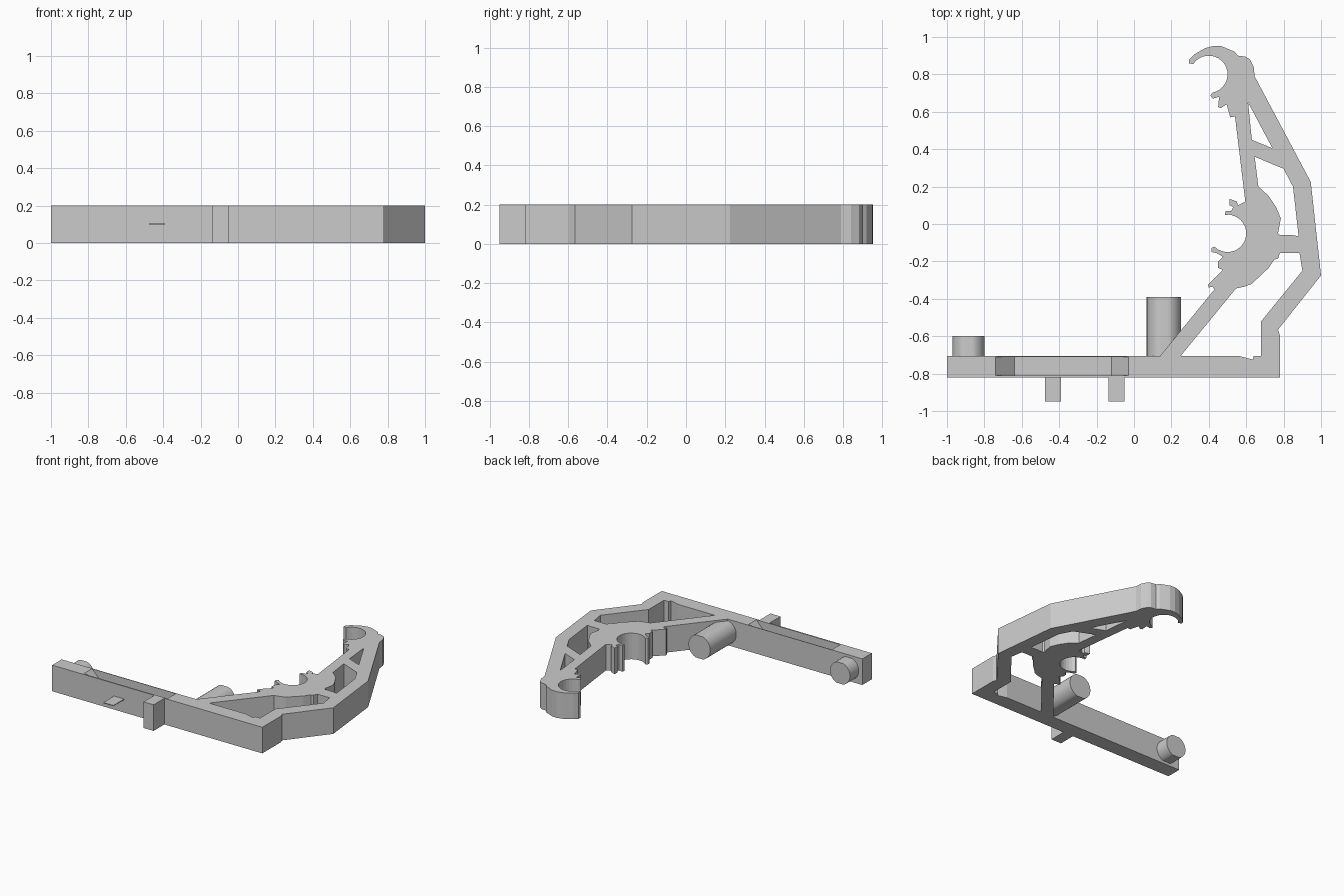
import bpy, bmesh, math
from mathutils import Vector

if "Cube" in bpy.data.objects:
    bpy.data.objects.remove(bpy.data.objects["Cube"])

H = 0.2  # thickness of the plate
grey = bpy.data.materials.new("light grey")
grey.diffuse_color = (0.6, 0.6, 0.6, 1)
grey.use_nodes = True
grey.node_tree.nodes["Principled BSDF"].inputs["Base Color"].default_value = grey.diffuse_color


def arc(cx, cy, r, a0, a1, n=18):
    angs = [math.radians(a0 + (a1 - a0) * i / n) for i in range(n + 1)]
    return [(cx + r * math.cos(a), cy + r * math.sin(a)) for a in angs]


def mesh_object(name, me):
    ob = bpy.data.objects.new(name, me)
    bpy.context.collection.objects.link(ob)
    me.materials.clear()
    me.materials.append(grey)
    return ob


def prism(name, pts, offset):
    """Extrude a closed 3D polygon along an offset vector."""
    bm = bmesh.new()
    f = bm.faces.new([bm.verts.new(p) for p in pts])
    ext = bmesh.ops.extrude_face_region(bm, geom=[f])
    bmesh.ops.translate(bm, vec=Vector(offset),
                        verts=[v for v in ext["geom"] if isinstance(v, bmesh.types.BMVert)])
    bmesh.ops.recalc_face_normals(bm, faces=bm.faces)
    me = bpy.data.meshes.new(name)
    bm.to_mesh(me)
    bm.free()
    return mesh_object(name, me)


def plate(name, loops):
    """Extruded flat outline with holes, standing on z = 0."""
    cu = bpy.data.curves.new(name, 'CURVE')
    cu.dimensions = '2D'
    cu.fill_mode = 'BOTH'
    cu.extrude = H / 2
    for pts in loops:
        sp = cu.splines.new('POLY')
        sp.points.add(len(pts) - 1)
        for p, (x, y) in zip(sp.points, pts):
            p.co = (x, y, 0, 1)
        sp.use_cyclic_u = True
    tmp = bpy.data.objects.new("outline", cu)
    bpy.context.collection.objects.link(tmp)
    bpy.context.view_layer.update()
    me = bpy.data.meshes.new_from_object(tmp.evaluated_get(bpy.context.evaluated_depsgraph_get()))
    bpy.data.objects.remove(tmp)
    bm = bmesh.new()
    bm.from_mesh(me)
    bmesh.ops.remove_doubles(bm, verts=bm.verts, dist=1e-5)
    bmesh.ops.translate(bm, vec=(0, 0, H / 2), verts=bm.verts)
    bmesh.ops.recalc_face_normals(bm, faces=bm.faces)
    for f in bm.faces:
        f.smooth = False
    bm.to_mesh(me)
    bm.free()
    return mesh_object(name, me)


# Outer outline: base bar, outer arm, upper clip, inner arm, middle clip, strut
outline = [(-1, -.82), (.78, -.82), (.78, -.595), (.77, -.565), (1, -.275), (.945, .225),
           (.645, .79), (.64, .84), (.62, .88), (.595, .895), (.555, .9), (.54, .92),
           (.47, .95), (.43, .953), (.38, .94), (.32, .905), (.295, .88), (.293, .86)]
outline += arc(.4, .8, .1, 147, -78)
outline += [(.408, .688), (.42, .67), (.455, .68), (.45, .625), (.465, .62), (.495, .64),
            (.515, .57), (.54, .575), (.595, .12), (.555, .1), (.55, .12), (.51, .135),
            (.51, .1), (.53, .09), (.52, .07), (.49, .07)]
outline += arc(.5, -.05, .1, 98, -135)
outline += [(.413, -.13), (.415, -.15), (.44, -.155), (.475, -.175), (.45, -.2), (.45, -.235),
            (.475, -.245), (.395, -.325), (.4, -.34), (.42, -.335), (.43, -.35),
            (.14, -.705), (-1, -.705)]

# Openings between the arms
lower_gap = [(.25, -.705), (.56, -.705), (.635, -.725), (.64, -.705), (.68, -.705), (.68, -.52),
             (.9, -.25), (.885, -.155), (.78, -.155), (.77, -.185), (.75, -.19), (.72, -.235),
             (.63, -.32), (.59, -.335), (.545, -.345)]
middle_gap = [(.645, .36), (.8, .295), (.85, .2), (.88, -.065), (.85, -.06), (.78, -.06),
              (.77, -.05), (.785, .03), (.76, .09), (.72, .15), (.665, .2)]
upper_gap = [(.61, .65), (.74, .405), (.63, .45)]
frame = plate("clip_frame", [outline, lower_gap, middle_gap, upper_gap])

# Pocket with sloped ends in the top of the base bar
cutter = prism("pocket_cutter", [(-.75, -.81, .21), (-.64, -.81, .1), (-.12, -.81, .1),
                                 (-.02, -.81, .21)], (0, .1, 0))
cutter.hide_render = True
cutter.hide_viewport = True
mod = frame.modifiers.new("pocket", 'BOOLEAN')
mod.operation = 'DIFFERENCE'
mod.solver = 'EXACT'
mod.object = cutter


# Round pegs on the back of the bar, flattened above and below
def peg(name, x, r, y1):
    flat = r * 0.94
    pts = [(x + r * math.cos(a), -.71, .1 + max(-flat, min(flat, r * math.sin(a))))
           for a in (math.tau * i / 36 for i in range(36))]
    ob = prism(name, pts, (0, y1 + .71, 0))
    for p in ob.data.polygons:
        p.use_smooth = len(p.vertices) == 4
    ob.data.set_sharp_from_angle(angle=math.radians(30))


peg("long_peg", .16, .092, -.39)
peg("short_peg", -.885, .085, -.6)


# Tabs on the front of the bar
def tab(name, x0, x1, z0, z1):
    prism(name, [(x0, -.95, z0), (x1, -.95, z0), (x1, -.95, z1), (x0, -.95, z1)], (0, .135, 0))


tab("front_tab", -.135, -.05, 0, H)
tab("thin_front_tab", -.475, -.39, .098, .104)
